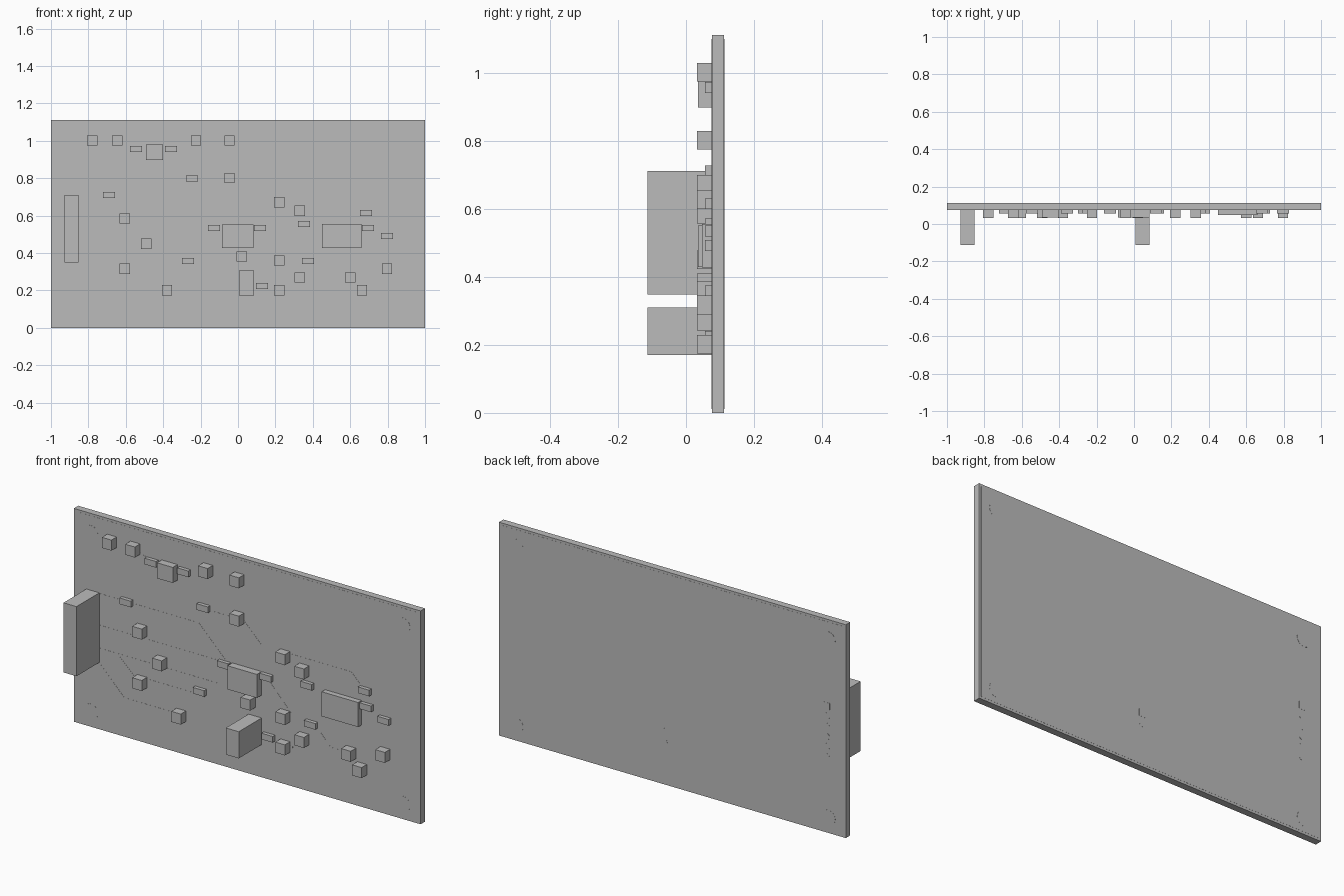
import bpy, bmesh, math
from mathutils import Matrix, Vector

old = bpy.data.objects.get("Cube")
if old:
    bpy.data.objects.remove(old)

GREY = (0.5, 0.5, 0.5, 1)
mat = bpy.data.materials.new("plain grey")
mat.use_nodes = True
mat.diffuse_color = GREY
mat.node_tree.nodes["Principled BSDF"].inputs["Base Color"].default_value = GREY

FRONT, BACK = 0.076, 0.112      # board faces in y
SKIN = 0.0006                   # copper thickness


def finish(name, bm):
    mesh = bpy.data.meshes.new(name)
    bm.to_mesh(mesh)
    bm.free()
    mesh.materials.append(mat)
    obj = bpy.data.objects.new(name, mesh)
    bpy.context.collection.objects.link(obj)
    return obj


def add_box(bm, centre, size, tilt=0):
    m = (Matrix.Translation(centre) @ Matrix.Rotation(tilt, 4, 'Y')
         @ Matrix.Diagonal((*size, 1)))
    bmesh.ops.create_cube(bm, size=1, matrix=m)


def block(name, x, z, w, h, y0, y1=FRONT):
    bm = bmesh.new()
    add_box(bm, (x, (y0 + y1) / 2, z), (w, y1 - y0, h))
    return finish(name, bm)


def disc(name, x, z, radius, y, depth):
    bm = bmesh.new()
    m = Matrix.Translation((x, y, z)) @ Matrix.Rotation(math.pi / 2, 4, 'X')
    bmesh.ops.create_cone(bm, cap_ends=True, segments=24, radius1=radius,
                          radius2=radius, depth=depth, matrix=m)
    return finish(name, bm)


# Board and the thin copper layers on both faces
block("board", 0, 0.556, 2, 1.112, FRONT, BACK)
block("front_copper", 0, 0.556, 1.976, 1.088, FRONT - SKIN, FRONT)
block("back_copper", 0, 0.556, 1.976, 1.088, BACK, BACK + SKIN)

# Corner mounting pads, showing on both faces
for x in (-0.9, 0.9):
    for z in (0.08, 1.01):
        disc("mounting_pad", x, z, 0.04, (FRONT + BACK) / 2, BACK - FRONT + 4 * SKIN)

# Connectors standing out from the board
block("tall_connector", -0.89, 0.53, 0.075, 0.363, -0.113)
block("short_connector", 0.046, 0.24, 0.075, 0.139, -0.113)

# Solder pads of the connectors on the back: square first pin, round others
for x, top, count in ((-0.89, 0.66, 6), (0.046, 0.275, 2)):
    block("square_pin", x, top, 0.036, 0.036, BACK, BACK + 2 * SKIN)
    for i in range(1, count):
        disc("round_pin", x, top - i * 0.053, 0.017, BACK + SKIN, 2 * SKIN)

# Chips
block("regulator_chip", -0.447, 0.939, 0.091, 0.081, 0.036)
block("middle_chip", -0.001, 0.49, 0.169, 0.123, 0.036)
block("main_chip", 0.555, 0.491, 0.21, 0.128, 0.047)

# Capacitors: small cubes
capacitors = [(-0.78, 1), (-0.645, 1), (-0.225, 1), (-0.045, 1), (-0.045, 0.8),
              (-0.605, 0.583), (-0.49, 0.448), (-0.605, 0.315), (-0.38, 0.2),
              (0.02, 0.38), (0.22, 0.67), (0.33, 0.625), (0.22, 0.358),
              (0.22, 0.2), (0.33, 0.268), (0.6, 0.268), (0.797, 0.315), (0.663, 0.2)]
for x, z in capacitors:
    block("capacitor", x, z + 0.002, 0.055, 0.055, 0.032)

# Resistors: low flat blocks
resistors = [(-0.545, 0.957), (-0.358, 0.957), (-0.246, 0.8), (-0.69, 0.711),
             (-0.128, 0.535), (0.118, 0.535), (0.353, 0.556), (0.685, 0.615),
             (0.695, 0.535), (0.797, 0.492), (-0.267, 0.358), (0.374, 0.358),
             (0.128, 0.225)]
for x, z in resistors:
    block("resistor", x, z, 0.065, 0.032, 0.056)

# Copper traces as thin strips along polylines
traces = [
    [(-0.87, 0.705), (-0.28, 0.705), (-0.1, 0.527)],
    [(-0.87, 0.54), (-0.13, 0.54)],
    [(-0.87, 0.42), (-0.17, 0.42)],
    [(-0.87, 0.36), (-0.71, 0.2), (-0.38, 0.2)],
    [(-0.75, 0.42), (-0.64, 0.316)],
    [(-0.57, 0.333), (-0.3, 0.333)],
    [(-0.22, 0.787), (-0.02, 0.787), (0.083, 0.685), (0.083, 0.54)],
    [(0.23, 0.685), (0.6, 0.685), (0.67, 0.615)],
    [(0.117, 0.52), (0.25, 0.38)],
    [(0.386, 0.36), (0.48, 0.26), (0.6, 0.26)],
    [(0.07, 0.205), (0.26, 0.205)],
    [(0.6, 0.43), (0.6, 0.28)],
    [(0.797, 0.48), (0.797, 0.32)],
    [(-0.645, 0.99), (-0.51, 0.94)],
]
bm = bmesh.new()
for path in traces:
    for a, b in zip(path, path[1:]):
        a, b = Vector(a), Vector(b)
        d, mid = b - a, (a + b) / 2
        add_box(bm, (mid.x, FRONT - SKIN, mid.y),
                (d.length + 0.006, 2 * SKIN, 0.008), -math.atan2(d.y, d.x))
finish("copper_traces", bm)
